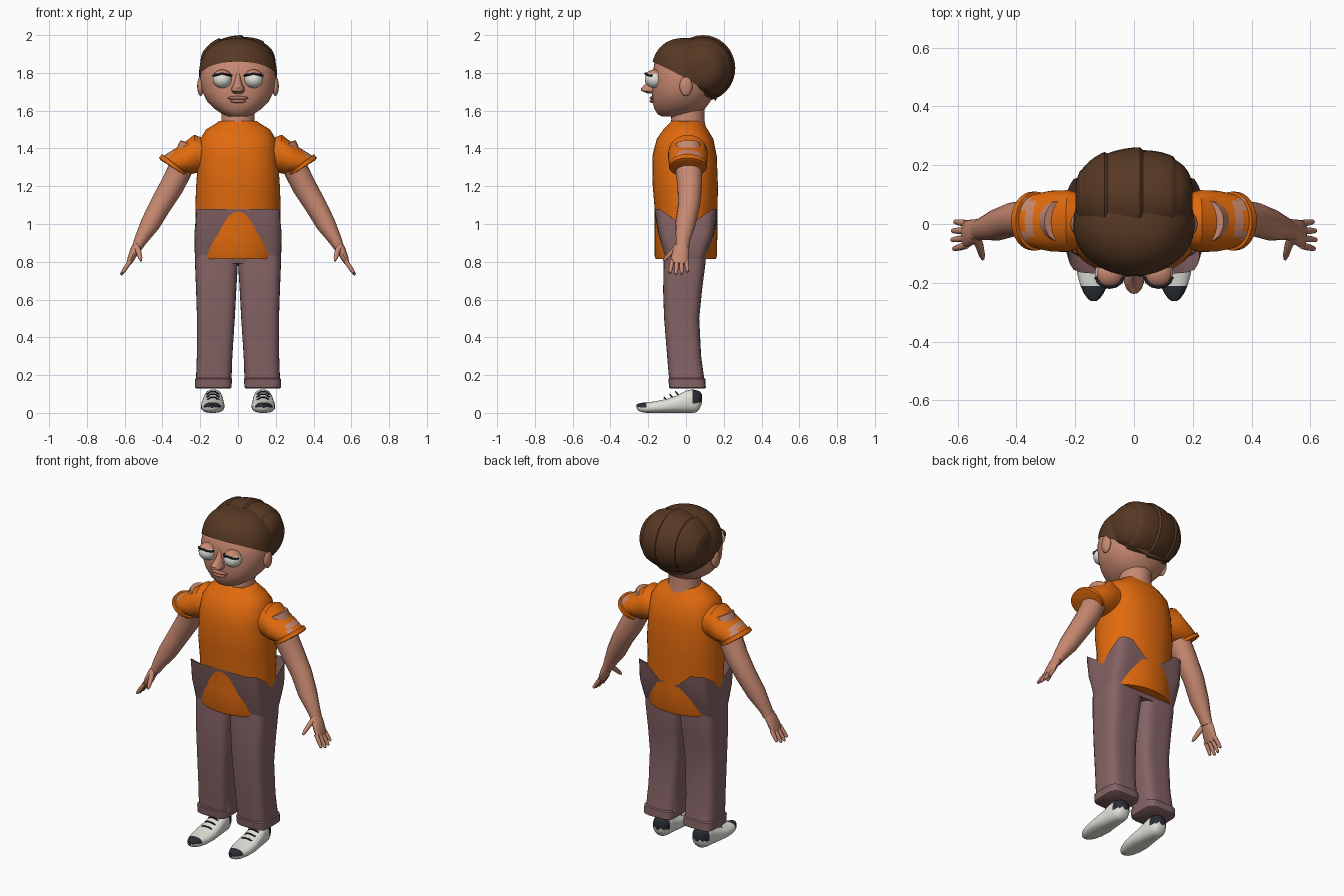
import bpy, bmesh, math
from mathutils import Vector as V

cube = bpy.data.objects.get("Cube")
if cube:
    bpy.data.objects.remove(cube)


def material(name, *rgb):
    m = bpy.data.materials.new(name)
    m.use_nodes = True
    m.diffuse_color = (*rgb, 1)
    m.node_tree.nodes["Principled BSDF"].inputs["Base Color"].default_value = (*rgb, 1)
    return m


SKIN = material("skin", .58, .25, .165)
LIP = material("lip", .46, .17, .12)
ORANGE = material("orange cloth", .76, .145, .004)
MAUVE = material("mauve cloth", .235, .125, .13)
HAIR = material("brown hair", .095, .04, .017)
WHITE = material("off white", .76, .76, .7)
DARK = material("charcoal", .022, .027, .034)
made = []


def finish(name, bm, mats, rule=None, mirror=False):
    """Turn a bmesh into an object, colouring faces by a rule on their centres."""
    bmesh.ops.recalc_face_normals(bm, faces=bm.faces)
    if rule:
        for f in bm.faces:
            f.material_index = int(rule(f.calc_center_median()))
    me = bpy.data.meshes.new(name)
    bm.to_mesh(me)
    bm.free()
    for m in mats:
        me.materials.append(m)
    ob = bpy.data.objects.new(name, me)
    bpy.context.collection.objects.link(ob)
    if mirror:
        ob.modifiers.new("mirror", "MIRROR").use_mirror_merge = False
    made.append(ob)
    return ob


def ring(c, u, v, e=2, n=32):
    """Closed superellipse around c spanned by half-axes u and v."""
    c, u, v, pts = V(c), V(u), V(v), []
    for i in range(n):
        a = 2 * math.pi * i / n
        x, y = math.cos(a), math.sin(a)
        r = (abs(x) ** e + abs(y) ** e) ** (-1 / e)
        pts.append(c + u * x * r + v * y * r)
    return pts


def add_loft(bm, rings, caps=(True, True)):
    rows = [[bm.verts.new(p) for p in r] for r in rings]
    for a, b in zip(rows, rows[1:]):
        for i in range(len(a)):
            j = (i + 1) % len(a)
            bm.faces.new((a[i], a[j], b[j], b[i]))
    for row, cap in zip((rows[0], rows[-1]), caps):
        if cap:
            bm.faces.new(row)


def loft(name, rings, mats, rule=None, mirror=False, caps=(True, True)):
    bm = bmesh.new()
    add_loft(bm, rings, caps)
    return finish(name, bm, mats, rule, mirror)


def level(z, x0, x1, y0, y1, e=2, n=40):
    """Horizontal ring filling a rectangle."""
    return ring(((x0 + x1) / 2, (y0 + y1) / 2, z), ((x1 - x0) / 2, 0, 0), (0, (y1 - y0) / 2, 0), e, n)


def tube_rings(pts, sizes, n=16):
    """Rings across a path; each size is (in-plane radius, y radius)."""
    pts, out = [V(p) for p in pts], []
    for i, (p, (a, b)) in enumerate(zip(pts, sizes)):
        t = (pts[min(i + 1, len(pts) - 1)] - pts[max(i - 1, 0)]).normalized()
        side = V((0, 1, 0)) if abs(t.y) < .8 else V((0, 0, 1))
        u = side.cross(t).normalized()
        out.append(ring(p, u * a, t.cross(u) * b, n=n))
    return out


def ball(name, loc, size, mat, mirror=False, above=None):
    bm = bmesh.new()
    bmesh.ops.create_uvsphere(bm, u_segments=24, v_segments=16, radius=1)
    if above is not None:
        bmesh.ops.bisect_plane(bm, geom=bm.verts[:] + bm.edges[:] + bm.faces[:],
                               plane_co=(0, 0, above), plane_no=(0, 0, 1), clear_inner=True)
    for v in bm.verts:
        v.co = V(loc) + V(a * b for a, b in zip(v.co, size))
    return finish(name, bm, [mat], mirror=mirror)


# Head, neck and face
loft("head", [level(z, -w, w, f, b, 2.2) for z, w, f, b in (
    (1.57, .05, -.13, .03), (1.58, .08, -.15, .06), (1.61, .125, -.168, .1), (1.65, .163, -.178, .13),
    (1.7, .189, -.18, .15), (1.78, .201, -.178, .16), (1.87, .18, -.165, .15), (1.93, .12, -.11, .11))], [SKIN])
loft("neck", [level(z, -w, w, -w + .01, w + .01) for z, w in ((1.48, .1), (1.55, .088), (1.66, .09))], [SKIN])
loft("nose", [level(z, -w, w, f, -.13, n=20) for z, w, f in (
    (1.8, .012, -.178), (1.75, .02, -.205), (1.72, .034, -.238), (1.705, .035, -.238), (1.69, .022, -.2))], [SKIN])
for z, w in ((1.667, .055), (1.65, .042)):
    ball("upper_lip" if w > .05 else "lower_lip", (0, -.176, z), (w, .017, .01), LIP)
ball("ears", (.198, 0, 1.73), (.018, .034, .052), SKIN, True)
ball("eyes", (.083, -.168, 1.766), (.05, .05, .046), WHITE, True)
ball("eyelids", (.083, -.168, 1.766), (.055, .054, .052), SKIN, True, above=.6)
lash = [(.083 + .05 * math.sin(a), -.168 - .047 * math.cos(a), 1.797 - .012 * abs(math.sin(a)))
        for a in (-1.3, -.9, -.45, 0, .45, .9, 1.3)]
loft("eyelashes", tube_rings(lash, [(.006, .006)] * len(lash), 8), [DARK], mirror=True)


# Hair: a cap cut along the hairline
def cap_point(a, k):
    front = -math.sin(a)
    edge = (1.77 + .105 * front - .015 * front ** 2 - 1.78) / .205
    side = (1 - abs(edge) ** 2.4) ** (1 / 2.4)
    phi = math.atan2(side, edge) * k
    s, c = math.sin(phi), math.cos(phi)
    r = (abs(s) ** 2.4 + abs(c) ** 2.4) ** (-1 / 2.4)
    return V((.207 * s * r * math.cos(a), .185 * s * r * math.sin(a), 1.78 + .205 * c * r))


loft("hair_cap", [[cap_point(2 * math.pi * i / 48, k / 12) for i in range(48)] for k in range(12, 0, -1)],
     [HAIR], caps=(False, True))

# Swept-back hair with overlapping strand ridges
sweep = []
for i in range(1, 60):
    p = math.pi * i / 60
    s = math.sin(p) ** .7 * (1 + .06 * ((i / 60 * 5 + .3) % 1 - .6))
    sweep.append(ring((-.2 * math.cos(p), .09, 1.825), (0, .168 * s, 0), (0, 0, .172 * s)))
loft("swept_hair", sweep, [HAIR])

# Shirt body, running down inside the trousers
loft("shirt_body", [level(z, -w, w, f, b, e, 48) for z, w, f, b, e in (
    (1.545, .1, -.078, .088, 2), (1.53, .12, -.09, .095, 2), (1.5, .17, -.12, .115, 2.1),
    (1.45, .2, -.155, .145, 2.3), (1.36, .21, -.178, .163, 2.4), (1.2, .222, -.176, .169, 2.3),
    (1.08, .226, -.166, .167, 2), (.95, .226, -.166, .166, 2), (.83, .224, -.166, .164, 2),
    (.815, .22, -.16, .158, 2))], [ORANGE])

# Sleeves: each ring is given by its top and bottom point, ending in a rolled cuff
sleeve = []
for x0, z0, x1, z1, w in ((.14, 1.44, .15, 1.28, .08), (.232, 1.472, .21, 1.272, .105),
                          (.31, 1.412, .245, 1.265, .104), (.345, 1.392, .255, 1.268, .1),
                          (.372, 1.375, .26, 1.268, .095), (.392, 1.362, .266, 1.268, .092),
                          (.402, 1.37, .262, 1.258, .1), (.418, 1.35, .272, 1.25, .1),
                          (.41, 1.338, .28, 1.256, .09)):
    sleeve.append(ring(((x0 + x1) / 2, .01, (z0 + z1) / 2), ((x0 - x1) / 2, 0, (z0 - z1) / 2), (0, w, 0)))
loft("sleeves", sleeve, [ORANGE, SKIN],
     lambda c: .34 < c.x < .375 and c.z > 1.34 and -.05 < c.y < .09, True)

# Arms and hands
loft("arms", tube_rings(
    [(.25, .01, 1.42), (.31, .015, 1.28), (.35, .02, 1.2), (.41, .016, 1.1), (.465, -.003, 1), (.518, -.017, .91),
     (.535, -.02, .875)],
    [(.06, .07), (.065, .07), (.064, .065), (.058, .058), (.052, .054), (.034, .037), (.027, .037)]), [SKIN], mirror=True)
hand = bmesh.new()
add_loft(hand, tube_rings([(.525, -.018, .9), (.545, -.025, .865), (.565, -.033, .82), (.578, -.036, .79)],
                          [(.024, .03), (.024, .042), (.02, .046), (.012, .044)]))
for i in range(4):
    y = -.073 + .025 * i
    reach = (.88, 1, .97, .8)[i]
    tip = V((.05 * reach, -.012 + .006 * i, -.075 * reach))
    base = V((.57, y, .805))
    add_loft(hand, tube_rings([base, base + tip * .6, base + tip * .95, base + tip],
                              [(.012, .012), (.011, .011), (.008, .008), (.003, .003)], 10))
add_loft(hand, tube_rings([(.54, -.04, .885), (.525, -.075, .85), (.517, -.105, .82), (.514, -.12, .805)],
                          [(.018, .018), (.014, .014), (.011, .011), (.005, .005)], 10))
finish("hands", hand, [SKIN], mirror=True)

# Trousers: a boxy waist whose open rim dips at the sides and the back
waist = [level(z, -w, w, f, b, e, 64) for z, w, f, b, e in (
    (1.08, .222, -.168, .165, 9), (.95, .231, -.148, .149, 7), (.88, .23, -.128, .125, 6),
    (.82, .228, -.116, .106, 5), (.79, .22, -.11, .1, 5))]
for p in waist[0]:
    if abs(p.x) > .2:
        p.z -= .1 * max(0, 1 - abs(p.y) / .14)
    elif p.y > .1:
        p.z -= .09 * max(0, 1 - abs(abs(p.x) - .05) / .1)
loft("trouser_waist", waist, [MAUVE], caps=(False, True))
loft("trouser_legs", [level(z, a, b, f, k, e) for z, a, b, f, k, e in (
    (.88, 0, .222, -.112, .1, 4), (.8, 0, .228, -.118, .104, 4), (.65, .009, .222, -.121, .085, 4),
    (.5, .017, .217, -.116, .07, 4), (.3, .03, .218, -.1, .08, 4), (.185, .034, .222, -.09, .096, 4),
    (.18, .032, .227, -.094, .102, 5), (.135, .034, .227, -.089, .105, 5), (.13, .04, .221, -.083, .099, 5))],
    [MAUVE], mirror=True)

# Shoes with dark toe tips, heel tabs and laces
shoe = []
for y, lo, hi, w in ((.084, .05, .1, .018), (.072, .02, .114, .038), (.055, .004, .12, .046), (.035, 0, .124, .05),
                     (0, 0, .118, .053), (-.05, 0, .092, .058), (-.11, 0, .072, .063), (-.17, 0, .06, .058),
                     (-.21, 0, .056, .046), (-.235, .004, .053, .034), (-.252, .012, .05, .022),
                     (-.262, .025, .045, .01)):
    shoe.append(ring((.132 - y * .02, y, (lo + hi) / 2), (w, 0, 0), (0, 0, (hi - lo) / 2), 2.5))
loft("shoes", shoe, [WHITE, DARK],
     lambda c: (c.y < -.21 and c.z > .03) or (c.y > .035 and c.z > .055), True)
laces = bmesh.new()
for y, z in ((-.055, .112), (-.085, .098), (-.115, .082)):
    add_loft(laces, tube_rings([(.1, y + .012, z - .014), (.12, y, z), (.146, y, z), (.166, y + .012, z - .014)],
                               [(.004, .004)] * 4, 8))
finish("shoe_laces", laces, [DARK], mirror=True)

# Smooth shading with crisp creases
bpy.ops.object.select_all(action="DESELECT")
for ob in made:
    ob.select_set(True)
bpy.context.view_layer.objects.active = made[0]
bpy.ops.object.shade_smooth_by_angle(angle=math.radians(40))
